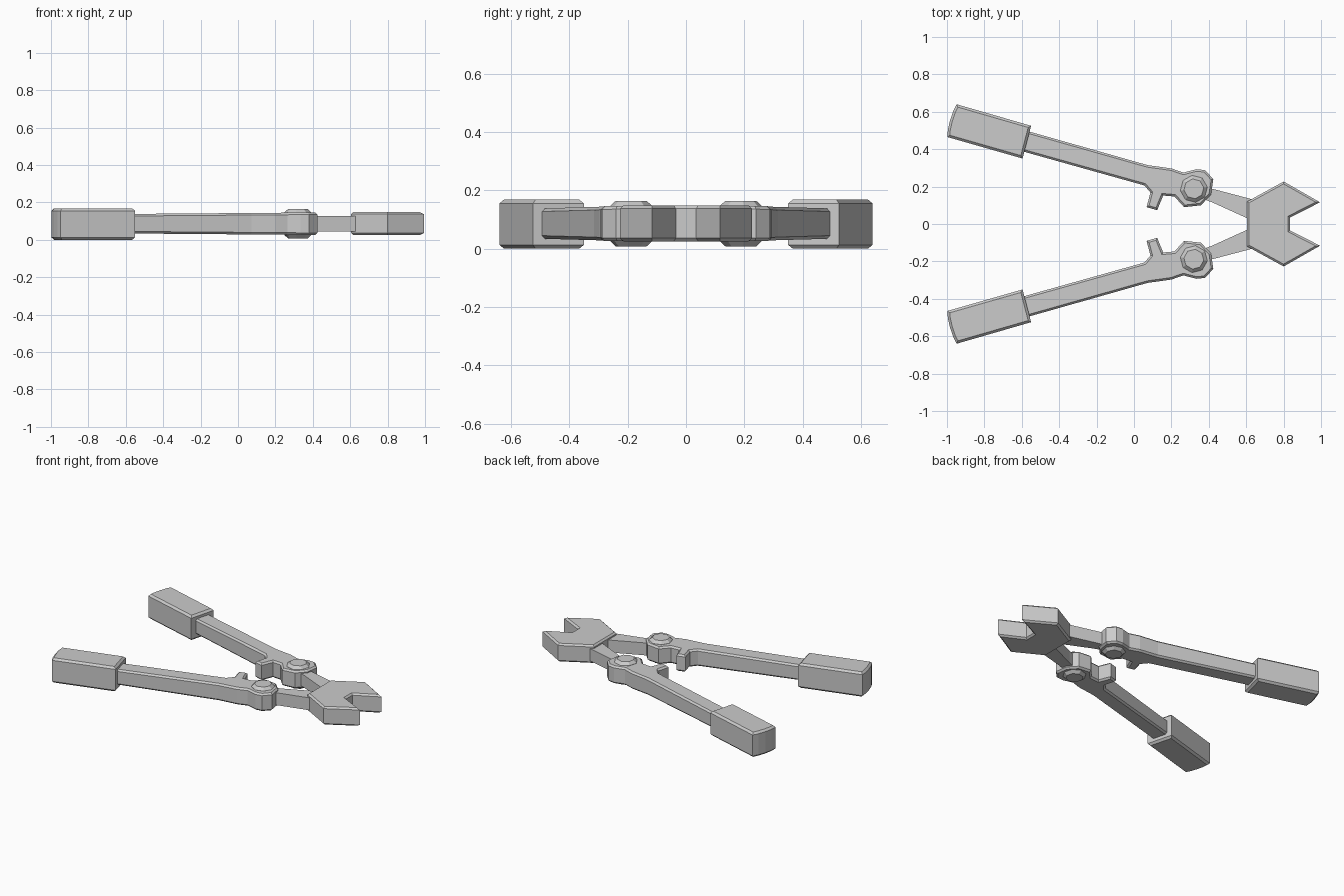
import bpy, bmesh, math

if "Cube" in bpy.data.objects:
    bpy.data.objects.remove(bpy.data.objects["Cube"])


def plate(name, pts, z0, z1, rim=0.012, taper=0.0, mirror=True):
    """Extruded outline with chamfered top and bottom rims; taper thins it toward -x."""
    bm = bmesh.new()
    zc = (z0 + z1) / 2
    h = (z1 - z0) / 2

    def half(x):
        return h - taper * (0.4 - x)

    low = [bm.verts.new((x, y, zc - half(x))) for x, y in pts]
    top = [bm.verts.new((x, y, zc + half(x))) for x, y in pts]
    caps = [bm.faces.new(low[::-1]), bm.faces.new(top)]
    n = len(pts)
    for i in range(n):
        j = (i + 1) % n
        bm.faces.new((low[i], low[j], top[j], top[i]))
    bmesh.ops.recalc_face_normals(bm, faces=bm.faces)
    edges = list({e for f in caps for e in f.edges})
    if rim:
        bmesh.ops.bevel(bm, geom=edges, offset=rim, segments=1, affect='EDGES')
    me = bpy.data.meshes.new(name)
    bm.to_mesh(me)
    bm.free()
    ob = bpy.data.objects.new(name, me)
    bpy.context.collection.objects.link(ob)
    if mirror:
        m = ob.modifiers.new("mirror", 'MIRROR')
        m.use_axis = (False, True, False)
        m.use_clip = False
        m.use_mirror_merge = False
    return ob


# Rubber grips with a slightly rounded butt end
plate("grip", [(-0.998, 0.465), (-0.596, 0.35), (-0.55, 0.525), (-0.948, 0.64),
               (-0.966, 0.605), (-0.984, 0.553), (-0.995, 0.505)], 0.0, 0.168, 0.013)

# Arms: long handle bar, stop lug and rounded pivot eye
plate("arm", [(-0.605, 0.391), (0.056, 0.206), (0.088, 0.168), (0.067, 0.09),
              (0.124, 0.074), (0.156, 0.152), (0.216, 0.147), (0.268, 0.09),
              (0.358, 0.1), (0.412, 0.158), (0.424, 0.24), (0.38, 0.288),
              (0.335, 0.293), (0.265, 0.275), (0.2, 0.297), (0.072, 0.315),
              (-0.57, 0.497)], 0.026, 0.146, 0.011, taper=0.008)

# Links from pivot eyes into the cutting head
plate("link", [(0.34, 0.145), (0.42, 0.115), (0.64, 0.015), (0.64, 0.13),
               (0.42, 0.188), (0.34, 0.21)], 0.044, 0.128, 0.0)

# Octagonal pivot bolts running through the eyes
ring = [math.radians(45 * i + 7.5) for i in range(8)]
plate("pivot_bolt", [(0.32 + 0.073 * math.cos(a), 0.188 + 0.073 * math.sin(a))
                     for a in ring], 0.008, 0.164, 0.018)

# Jaw head with an open notch
upper = [(0.605, 0.12), (0.8, 0.227), (0.995, 0.116), (0.834, 0.035)]
plate("jaw_head", [(x, -y) for x, y in upper] + upper[::-1], 0.025, 0.148, 0.011,
      mirror=False)
